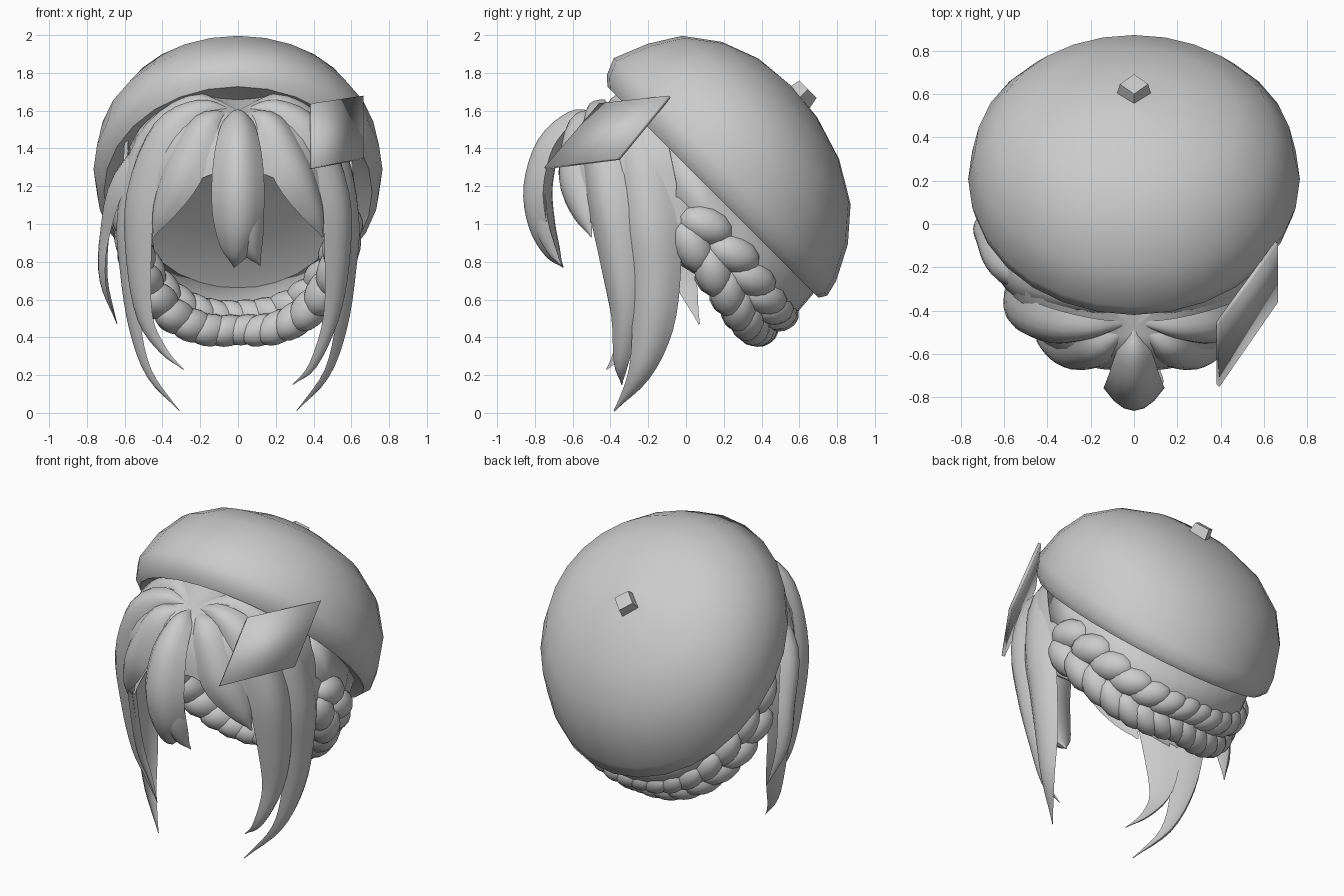
import bpy, bmesh, math
from mathutils import Vector, Matrix

if "Cube" in bpy.data.objects:
    bpy.data.objects.remove(bpy.data.objects["Cube"])

grey = bpy.data.materials.new("plain grey")
grey.use_nodes = True
grey.diffuse_color = (0.6, 0.6, 0.6, 1)
grey.node_tree.nodes["Principled BSDF"].inputs["Base Color"].default_value = (0.6, 0.6, 0.6, 1)


def finish(name, bm, angle=50, thickness=0):
    bmesh.ops.recalc_face_normals(bm, faces=bm.faces)
    mesh = bpy.data.meshes.new(name)
    bm.to_mesh(mesh)
    bm.free()
    mesh.materials.append(grey)
    ob = bpy.data.objects.new(name, mesh)
    bpy.context.collection.objects.link(ob)
    if thickness:
        mod = ob.modifiers.new("thickness", 'SOLIDIFY')
        mod.thickness = thickness
    bpy.ops.object.select_all(action='DESELECT')
    bpy.context.view_layer.objects.active = ob
    ob.select_set(True)
    bpy.ops.object.shade_smooth_by_angle(angle=math.radians(angle))
    return ob


def loft(rows, closed=True, caps=False):
    """Skin a list of equally long point rows."""
    bm = bmesh.new()
    grid = [[bm.verts.new(p) for p in row] for row in rows]
    n = len(grid[0])
    for r, q in zip(grid, grid[1:]):
        for i in range(n if closed else n - 1):
            j = (i + 1) % n
            bm.faces.new((r[i], r[j], q[j], q[i]))
    if caps:
        bm.faces.new(grid[0])
        bm.faces.new(grid[-1])
    bmesh.ops.remove_doubles(bm, verts=bm.verts, dist=0.0005)
    return bm


def spline(points, steps):
    """Smooth path through the points, any number of values per point."""
    pts = [Vector(p) for p in points]
    pts = [2 * pts[0] - pts[1]] + pts + [2 * pts[-1] - pts[-2]]
    out = []
    for a, b, c, d in zip(pts, pts[1:], pts[2:], pts[3:]):
        for k in range(steps):
            t = k / steps
            out.append(0.5 * (2 * b + (c - a) * t + (2 * a - 5 * b + 4 * c - d) * t * t
                              + (3 * b - a - 3 * c + d) * t ** 3))
    return out + [pts[-2]]


def lock(name, points, depth=0.38, back=0.3, bow=0.25):
    """Tapered lock of hair; each point is x, y, z, half width."""
    path = spline(points, 4)
    rows = []
    for i, p in enumerate(path):
        pos = p.to_3d()
        tangent = (path[min(i + 1, len(path) - 1)] - path[max(i - 1, 0)]).to_3d().normalized()
        out = Vector((pos.x, pos.y + 0.1, (pos.z - 1) * 0.5))
        side = tangent.cross(out).normalized()
        out = side.cross(tangent).normalized()
        w = max(p[3], 0.004)
        outer = [(s / 3, depth) for s in range(-3, 4)]
        inner = [(s / 3, -back * depth) for s in range(2, -3, -1)]
        rows.append([pos + side * w * s + out * w * (k * (1 - s * s) - bow * s * s)
                     for s, k in outer + inner])
    return finish(name, loft(rows, caps=True))


# Tilted hat frame: local x, up-front direction, outward normal
C = math.sqrt(0.5)
hat_frame = Matrix(((1, 0, 0, 0), (0, -C, C, 0.15), (0, C, C, 1.19), (0, 0, 0, 1)))

# Beret rings: half width, half length, shift to the front, height
profile = [(0.001, 0.001, 0, 0.06), (0.4, 0.42, 0, 0.05), (0.64, 0.69, 0, 0.02),
           (0.71, 0.79, -0.01, -0.02), (0.75, 0.825, 0, 0.02), (0.765, 0.833, 0.03, 0.11),
           (0.735, 0.75, 0.04, 0.29), (0.645, 0.63, 0.06, 0.45), (0.48, 0.44, 0.08, 0.575),
           (0.25, 0.22, 0.1, 0.65), (0.001, 0.001, 0.1, 0.67)]
N = 28
finish("beret", loft([[hat_frame @ Vector((w * math.sin(math.tau * i / N),
                                           shift + r * math.cos(math.tau * i / N), h))
                       for i in range(N)] for w, r, shift, h in profile]), 60)

# Button on the beret
bm = bmesh.new()
bmesh.ops.create_cone(bm, cap_ends=True, segments=4, radius1=0.085, radius2=0.065, depth=0.1,
                      matrix=hat_frame @ Matrix.Translation((0, 0.02, 0.67)))
finish("beret_button", bm, 30)

# Hair cap: lobes radiating from the crown
edge = [(0, 1.27), (12, 1.27), (46, 1.0), (70, 0.8), (98, 0.95), (115, 1.45), (181, 1.6)]


def edge_height(deg):
    for (a, p), (b, q) in zip(edge, edge[1:]):
        if deg <= b:
            return p + (q - p) * (deg - a) / (b - a)


columns = []
for i in range(72):
    deg = i * 5 - 180
    a = math.radians(deg)
    low = edge_height(abs(deg))
    bulge = min(0.14, 0.12 * (1 - math.cos(a)))
    end = math.acos(min(1, max(0, (low - 1.1) / (0.5 + bulge)) ** (1 / 0.7)))
    ex = 0.6 * math.copysign(abs(math.sin(a)) ** 0.8, a)
    ey = -0.08 - 0.6 * math.cos(a)
    col = []
    for k in range(9):
        th = end * k / 8
        swell = math.sin(th) * (1 + 0.06 * abs(math.sin(a * 3.5)) * math.sin(2 * th))
        z = 1.1 + (0.5 + bulge * min(1, th / 0.4)) * max(0, math.cos(th)) ** 0.7
        col.append(Vector((ex * swell, -0.48 + (ey + 0.48) * swell, z)))
    last = col[-1]
    col += [Vector((last.x, last.y, last.z + (min(low, last.z - 0.01) - last.z) * f))
            for f in (0.5, 1)]
    columns.append(col)
finish("hair_cap", loft([list(r) for r in zip(*columns)]), 60, 0.015)

# Centre fringe with a split tip
lock("centre_fringe", [(0, -0.49, 1.59, 0.02), (0, -0.6, 1.56, 0.08), (0, -0.73, 1.42, 0.12),
                       (0, -0.79, 1.2, 0.14), (0, -0.77, 1.0, 0.13), (-0.01, -0.71, 0.85, 0.08),
                       (-0.02, -0.65, 0.77, 0)], 0.5, 1.2)
lock("centre_fringe_tip", [(0.02, -0.78, 1.2, 0.1), (0.05, -0.76, 1.0, 0.09),
                           (0.08, -0.71, 0.86, 0.055), (0.12, -0.66, 0.78, 0)], 0.5, 0.8)

# Side fringes and long face locks, on both sides
for s, word, tip in ((1, "left", 0.15), (-1, "right", 0.23)):
    def sided(points):
        return [(s * x, y, z, w) for x, y, z, w in points]
    lock(word + "_fringe", sided([
        (0.02, -0.48, 1.59, 0.01), (0.17, -0.59, 1.54, 0.09), (0.31, -0.62, 1.28, 0.13),
        (0.41, -0.56, 1.07, 0.08), (0.45, -0.5, 0.93, 0)]), 0.3)
    lock(word + "_front_lock", sided([
        (0.03, -0.46, 1.6, 0.01), (0.2, -0.49, 1.62, 0.07), (0.4, -0.48, 1.49, 0.12),
        (0.53, -0.42, 1.15, 0.14), (0.54, -0.36, 0.8, 0.12), (0.5, -0.33, 0.5, 0.08),
        (0.4, -0.35, tip + 0.1, 0.04), (0.29, -0.34 - (tip - 0.15), tip, 0)]))
    lock(word + "_long_lock", sided([
        (0.04, -0.44, 1.6, 0.01), (0.26, -0.36, 1.65, 0.08), (0.51, -0.27, 1.43, 0.14),
        (0.6, -0.2, 1.05, 0.16), (0.59, -0.17, 0.75, 0.14), (0.55, -0.18, 0.45, 0.11),
        (0.47, -0.25, 0.2, 0.06), (0.31, -0.38, 0.01, 0)]), 0.25)
lock("right_loose_lock", [(-0.38, -0.32, 1.55, 0.02), (-0.62, -0.2, 1.25, 0.1),
                          (-0.70, -0.06, 0.95, 0.08), (-0.71, 0, 0.7, 0.06),
                          (-0.64, 0.07, 0.47, 0)])

# Nape hair between the hat rim and the braid
half_low = [(0.57, -0.06, 1.02), (0.51, 0.17, 0.74), (0.36, 0.3, 0.54), (0.18, 0.37, 0.45)]
half_high = [(0.6, -0.1, 1.46), (0.58, 0.32, 1.06), (0.43, 0.56, 0.8), (0.21, 0.66, 0.68)]


def both(half, middle):
    return spline(half + [middle] + [(-x, y, z) for x, y, z in reversed(half)], 2)


low = both(half_low, (0, 0.4, 0.44))
high = both(half_high, (0, 0.69, 0.65))
middle = [(a + b) / 2 + Vector((a.x * 0.05, 0.03, -0.03)) for a, b in zip(low, high)]
finish("nape_hair", loft([high, middle, low], closed=False), 60, 0.02)

# Braid: two rows of plump slanted strands along the lower nape edge
bm = bmesh.new()
for i in range(1, len(low) - 1):
    along = (low[i + 1] - low[i - 1]).normalized()
    up = (high[i] - low[i]).normalized()
    away = along.cross(up).normalized()
    big = 1 + 0.5 * abs(low[i].x)
    for row in (-1, 1):
        d = (along + up * row * 0.5).normalized()
        basis = Matrix((d, away.cross(d), away)).transposed().to_4x4()
        place = Matrix.Translation(low[i] + up * (0.065 + row * 0.065 * big) + along * row * 0.035)
        bmesh.ops.create_uvsphere(bm, u_segments=12, v_segments=8, radius=1, matrix=place @ basis
                                  @ Matrix.Diagonal((0.12 * big, 0.08 * big, 0.08 * big, 1)))
finish("braid", bm, 60)

# Diamond hair clip
bm = bmesh.new()
bm.faces.new([bm.verts.new(p) for p in ((0.38, -0.74, 1.29), (0.38, -0.45, 1.63),
                                        (0.65, -0.08, 1.67), (0.65, -0.35, 1.34))])
finish("hair_clip", bm, 30, 0.02)
